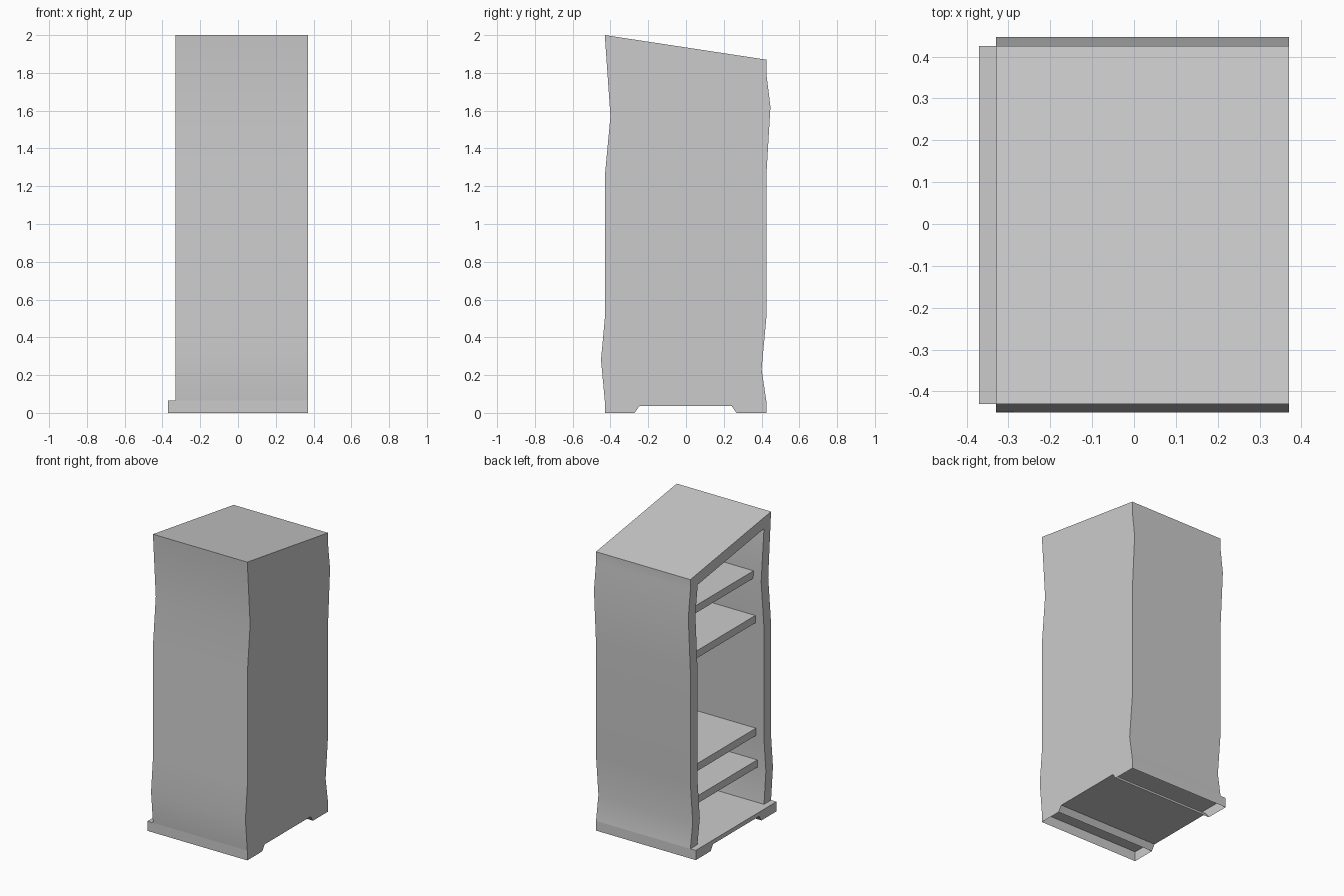
import bpy, bmesh

if "Cube" in bpy.data.objects:
    bpy.data.objects.remove(bpy.data.objects["Cube"])

# Wavy side outlines as (y, z), bottom to top
FRONT = [(-.43, .065), (-.45, .28), (-.43, .5), (-.43, 1.25), (-.40, 1.57), (-.43, 2.0)]
BACK = [(.425, .065), (.40, .23), (.425, .5), (.425, 1.25), (.447, 1.62), (.425, 1.80), (.425, 1.87)]
T = .075                                  # wall thickness
X_OPEN, X_SHELF, X_PANEL, X_END = -.33, -.27, .33, .37


def finish(bm, name, smooth=False):
    bmesh.ops.recalc_face_normals(bm, faces=bm.faces)
    me = bpy.data.meshes.new(name)
    bm.to_mesh(me)
    bm.free()
    ob = bpy.data.objects.new(name, me)
    bpy.context.collection.objects.link(ob)
    if smooth:
        bpy.ops.object.select_all(action='DESELECT')
        ob.select_set(True)
        bpy.context.view_layer.objects.active = ob
        bpy.ops.object.shade_smooth_by_angle(angle=.45)
    return ob


def ring(bm, pts, x):
    return [bm.verts.new((x, y, z)) for y, z in pts]


def bridge(bm, a, b):
    return [bm.faces.new((a[i], a[i + 1], b[i + 1], b[i])) for i in range(len(a) - 1)]


def prism(bm, pts, x0, x1):
    a, b = ring(bm, pts, x0), ring(bm, pts, x1)
    bm.faces.new(a)
    bm.faces.new(b)
    return bridge(bm, a + a[:1], b + b[:1])


def wall_y(side, z):
    for (y0, z0), (y1, z1) in zip(side, side[1:]):
        if z0 <= z <= z1:
            return y0 + (y1 - y0) * (z - z0) / (z1 - z0)


# Carcass: open-sided wavy shell with closed back panel
outer = FRONT + BACK[::-1]
inner = ([(y + T, z) for y, z in FRONT[:-1]] + [(-.43 + T, 1.914)]
         + [(.425 - T, 1.806), (.425 - T, 1.78)] + [(y - T, z) for y, z in BACK[:-2]][::-1])
bm = bmesh.new()
of, ob_, inf, inb = (ring(bm, p, x) for p, x in
                     ((outer, X_OPEN), (outer, X_END), (inner, X_OPEN), (inner, X_PANEL)))
bridge(bm, of, ob_)
bridge(bm, inf, of)
bridge(bm, inb, inf)
bm.faces.new(ob_)
bm.faces.new(inb)
finish(bm, "carcass", smooth=True)

# Plinth with a cut-out between two feet; the feet are hollow underneath
bm = bmesh.new()
foot = [(-.43, .065), (-.43, 0), (-.272, 0), (-.246, .037),
        (.241, .037), (.267, 0), (.425, 0), (.425, .065)]
sides = prism(bm, foot, -.37, X_END)
bmesh.ops.recalc_face_normals(bm, faces=bm.faces)
bmesh.ops.delete(bm, geom=[sides[1], sides[5]], context='FACES_ONLY')
finish(bm, "plinth")

# Shelves fitted between the wavy walls
for i, z in enumerate((.342, .56, 1.318, 1.625)):
    lo = z - .05
    e = T - .005
    bm = bmesh.new()
    prism(bm, [(wall_y(FRONT, lo) + e, lo), (wall_y(BACK, lo) - e, lo),
               (wall_y(BACK, z) - e, z), (wall_y(FRONT, z) + e, z)], X_SHELF, X_PANEL)
    finish(bm, f"shelf_{i + 1}")
